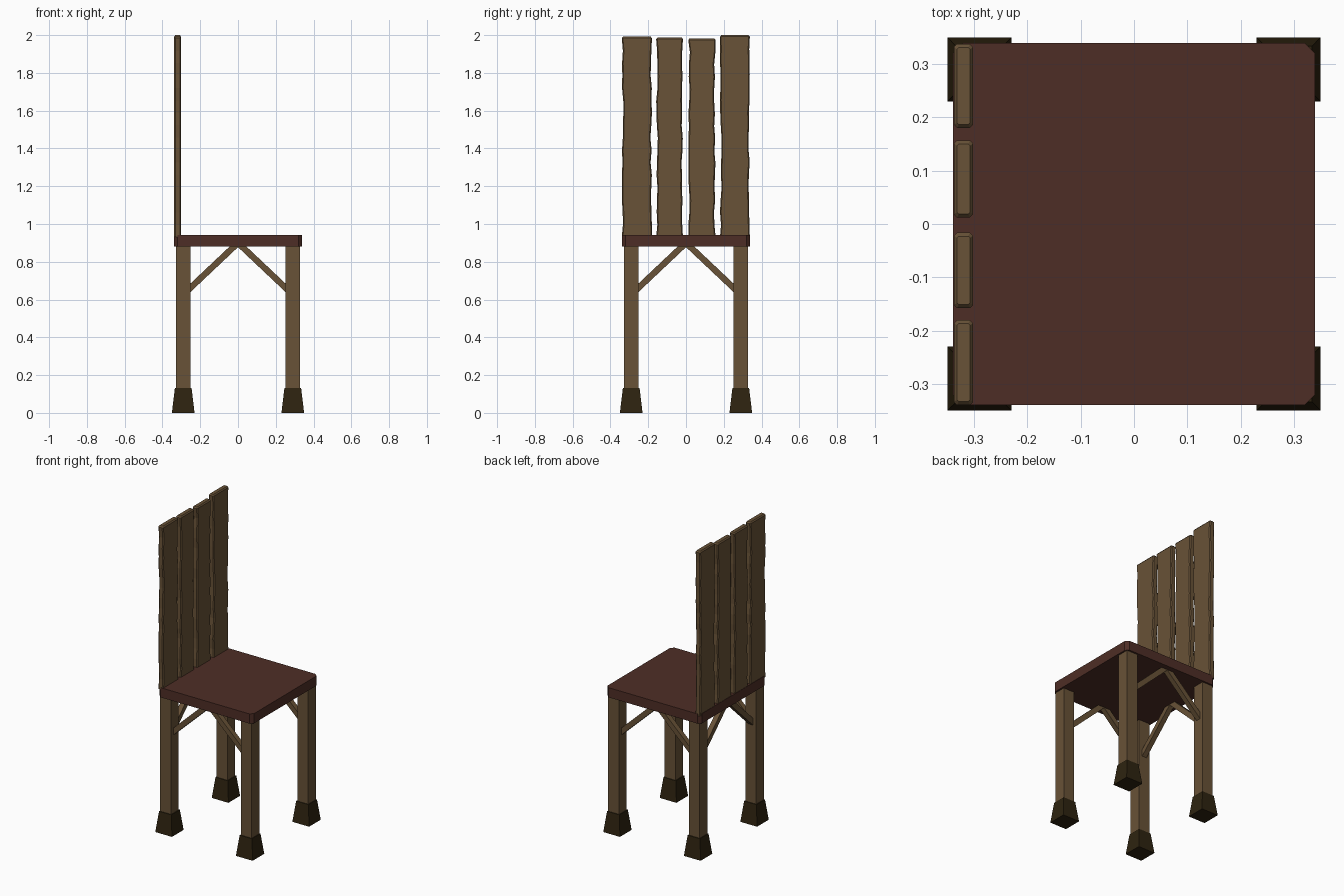
import bpy, bmesh, math, random
from mathutils import Matrix, Vector

if "Cube" in bpy.data.objects:
    bpy.data.objects.remove(bpy.data.objects["Cube"])

random.seed(7)


def material(name, rgb):
    m = bpy.data.materials.new(name)
    m.diffuse_color = (*rgb, 1)
    m.use_nodes = True
    m.node_tree.nodes["Principled BSDF"].inputs["Base Color"].default_value = m.diffuse_color
    return m


WOOD = material("weathered wood", (0.138, 0.084, 0.038))
SEAT = material("red brown seat", (0.076, 0.027, 0.019))
FOOT = material("dark foot", (0.027, 0.017, 0.005))


def finish(bm, name, mat):
    bmesh.ops.recalc_face_normals(bm, faces=bm.faces)
    me = bpy.data.meshes.new(name)
    bm.to_mesh(me)
    bm.free()
    me.materials.append(mat)
    ob = bpy.data.objects.new(name, me)
    bpy.context.collection.objects.link(ob)
    return ob


def loft(name, rings, mat):
    """Skin a stack of equal-length point rings and cap the ends."""
    bm = bmesh.new()
    vs = [[bm.verts.new(p) for p in r] for r in rings]
    n = len(vs[0])
    for a, b in zip(vs, vs[1:]):
        for i in range(n):
            j = (i + 1) % n
            bm.faces.new((a[i], a[j], b[j], b[i]))
    bm.faces.new(vs[0][::-1])
    bm.faces.new(vs[-1])
    return finish(bm, name, mat)


def ring(x0, x1, y0, y1, z, c=0.0):
    """Rectangle at height z, corners cut by c."""
    if c == 0:
        return [(x0, y0, z), (x1, y0, z), (x1, y1, z), (x0, y1, z)]
    return [(x0 + c, y0, z), (x1 - c, y0, z), (x1, y0 + c, z), (x1, y1 - c, z),
            (x1 - c, y1, z), (x0 + c, y1, z), (x0, y1 - c, z), (x0, y0 + c, z)]


def square(cx, cy, h, z, c=0.0):
    return ring(cx - h, cx + h, cy - h, cy + h, z, c)


# Seat slab with cut corners
loft("seat", [square(0, 0, 0.34, 0.88, 0.02), square(0, 0, 0.34, 0.943, 0.02)], SEAT)

# Legs and flared feet
for sx, side in ((-1, "back"), (1, "front")):
    for sy, hand in ((-1, "right"), (1, "left")):
        x, y = sx * 0.29, sy * 0.29
        loft(f"{side}_{hand}_leg", [square(x, y, 0.039, 0.12), square(x, y, 0.039, 0.885)], WOOD)
        loft(f"{side}_{hand}_foot", [square(x, y, 0.06, 0), square(x, y, 0.044, 0.133)], FOOT)


# Diagonal braces on three sides, the seat front stays open
def brace(name, a, b, w):
    a, b = Vector(a), Vector(b)
    d = b - a
    bm = bmesh.new()
    bmesh.ops.create_cube(bm, size=1)
    rot = d.to_track_quat('X', 'Z').to_matrix().to_4x4()
    bmesh.ops.transform(bm, verts=bm.verts, matrix=Matrix.Translation((a + b) / 2) @ rot
                        @ Matrix.Diagonal((d.length, w, w, 1)))
    finish(bm, name, WOOD)


for s, tag in ((-1, "a"), (1, "b")):
    brace(f"right_side_brace_{tag}", (s * 0.27, -0.29, 0.645), (0, -0.29, 0.9), 0.033)
    brace(f"left_side_brace_{tag}", (s * 0.27, 0.29, 0.645), (0, 0.29, 0.9), 0.033)
    brace(f"back_brace_{tag}", (-0.29, s * 0.27, 0.645), (-0.29, 0, 0.9), 0.033)

# Back planks with worn, uneven edges
planks = [(-0.34, -0.18, 1.992), (-0.158, -0.016, 1.987), (0.012, 0.157, 1.983), (0.18, 0.338, 2.0)]
for i, (y0, y1, top) in enumerate(planks):
    rings = []
    steps = 16
    for k in range(steps + 1):
        z = 0.93 + (top - 0.008 - 0.93) * k / steps
        wear = 0.0 if k in (0, steps) else 1.0
        l = wear * random.uniform(0, 0.009)
        r = wear * random.uniform(0, 0.009)
        rings.append(ring(-0.338, -0.302, y0 + l, y1 - r, z, 0.006))
    rings.append(ring(-0.332, -0.308, y0 + 0.007, y1 - 0.007, top, 0.003))
    loft(f"back_plank_{i + 1}", rings, WOOD)
